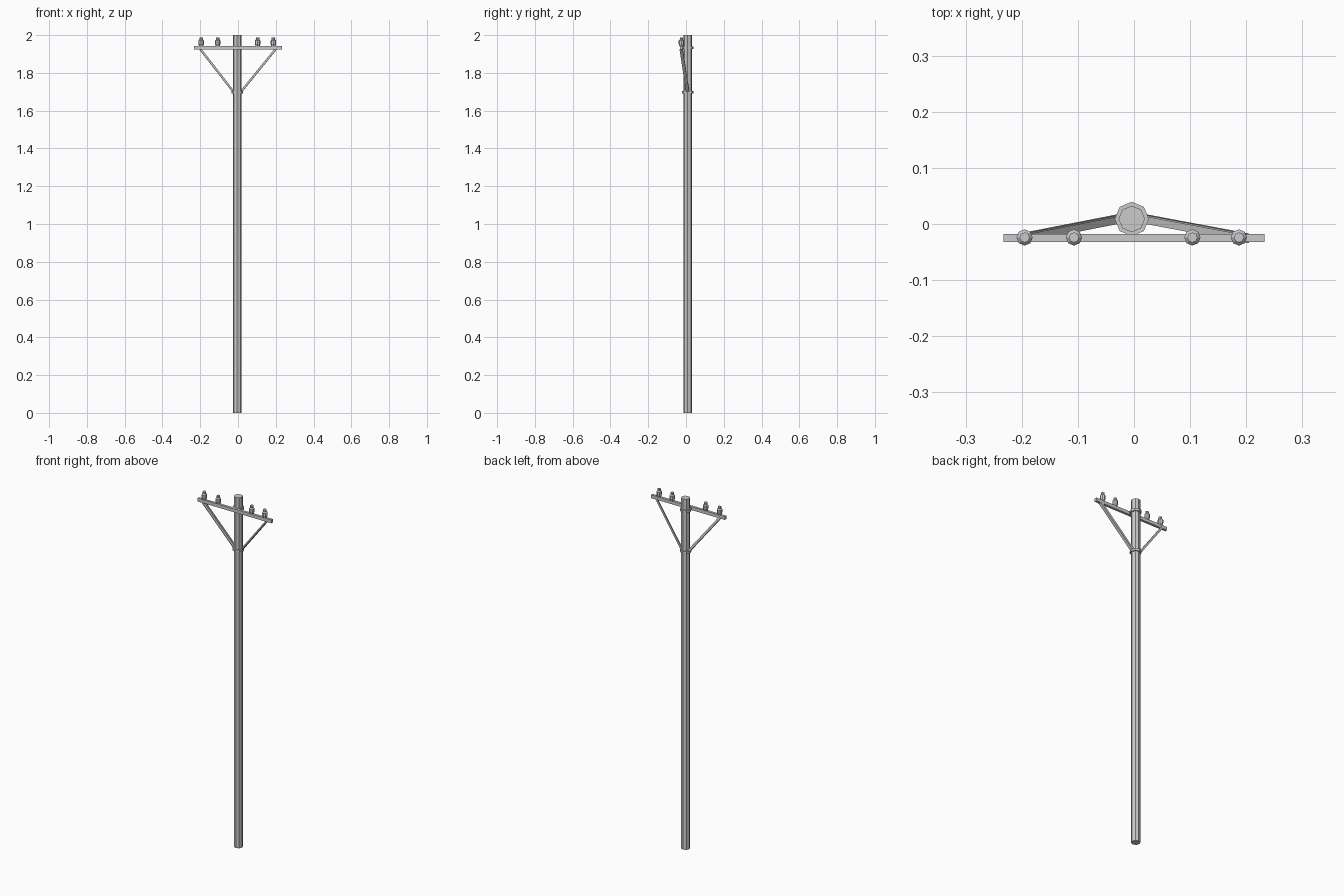
import bpy, bmesh, math
from mathutils import Vector, Matrix

if "Cube" in bpy.data.objects:
    bpy.data.objects.remove(bpy.data.objects["Cube"])

PX, PY = -0.004, 0.009   # pole centre


def finish(name, bm):
    bmesh.ops.recalc_face_normals(bm, faces=bm.faces)
    me = bpy.data.meshes.new(name)
    bm.to_mesh(me)
    bm.free()
    ob = bpy.data.objects.new(name, me)
    bpy.context.collection.objects.link(ob)
    return ob


def loft(name, rings):
    """Skin a list of equal-length rings and cap both ends."""
    bm = bmesh.new()
    rows = [[bm.verts.new(p) for p in ring] for ring in rings]
    n = len(rows[0])
    for a, b in zip(rows, rows[1:]):
        for i in range(n):
            j = (i + 1) % n
            bm.faces.new((a[i], a[j], b[j], b[i]))
    bm.faces.new(rows[0])
    bm.faces.new(rows[-1])
    return finish(name, bm)


def lathe(name, x, y, profile, sides=8):
    """Flat-sided turned part from (radius, z) pairs."""
    step = 2 * math.pi / sides
    return loft(name, [[(x + r * math.cos(i * step), y + r * math.sin(i * step), z)
                        for i in range(sides)] for r, z in profile])


def box(name, lo, hi):
    bm = bmesh.new()
    bmesh.ops.create_cube(bm, size=1)
    lo, hi = Vector(lo), Vector(hi)
    bm.transform(Matrix.Translation((lo + hi) / 2) @ Matrix.Diagonal((*(hi - lo), 1)))
    return finish(name, bm)


# Pole and its two clamp bands
lathe("pole", PX, PY, [(0.0235, 0), (0.0235, 2.0)])
lathe("brace_band", PX, PY, [(0.0305, 1.692), (0.0305, 1.705)])
lathe("arm_band", PX, PY, [(0.0305, 1.926), (0.0305, 1.939)])

# Crossarm
box("crossarm", (-0.233, -0.032, 1.923), (0.233, -0.018, 1.942))

# Insulators: narrow foot, wide skirt, small cap
for k, x in enumerate((-0.195, -0.107, 0.104, 0.187)):
    lathe(f"insulator_{k + 1}", x, -0.024,
          [(0.010, 1.940), (0.0125, 1.948), (0.0145, 1.953), (0.0145, 1.971),
           (0.009, 1.977), (0.009, 1.988)])

# Angle-iron braces, one each side
W, H, T = 0.017, 0.012, 0.003   # flange depth, flange height, thickness
section = [(0, 0), (W, 0), (W, H), (W - T, H), (W - T, T), (0, T)]
for side, label in ((-1, "left"), (1, "right")):
    low = Vector((PX + side * 0.022, 0.001, 1.693))
    top = Vector((side * 0.205, -0.034, 1.923))
    d = (top - low).normalized()
    across = Vector((0, 1, 0))
    up = Vector((-side * d.z, 0, abs(d.x))).normalized()
    loft(f"{label}_brace", [[p + across * u + up * v for u, v in section]
                            for p in (low, top)])
